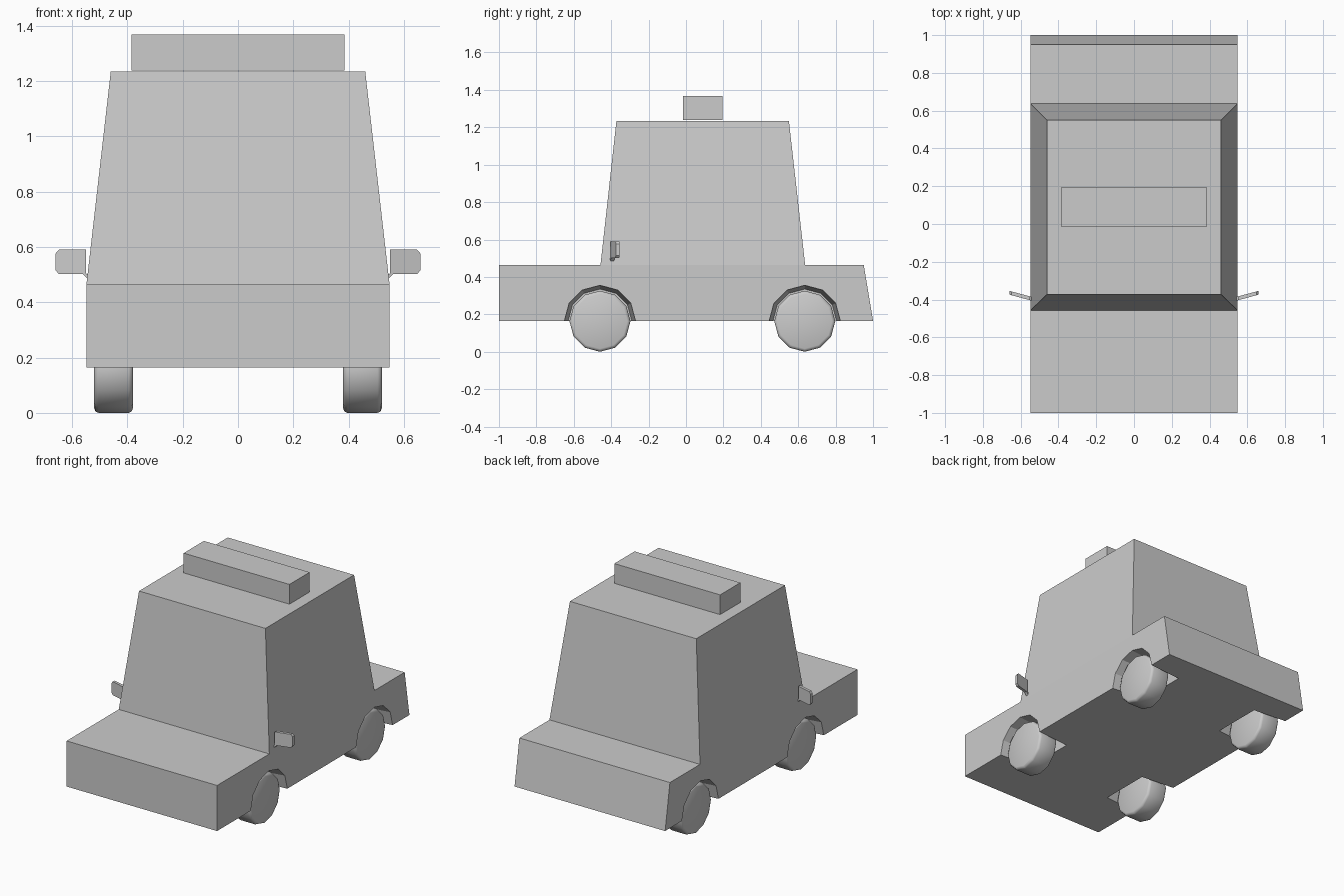
import bpy, bmesh, math
from mathutils import Matrix

if "Cube" in bpy.data.objects:
    bpy.data.objects.remove(bpy.data.objects["Cube"])

AXLES = (-0.46, 0.635)


def finish(bm, name):
    bmesh.ops.recalc_face_normals(bm, faces=bm.faces)
    me = bpy.data.meshes.new(name)
    bm.to_mesh(me)
    bm.free()
    ob = bpy.data.objects.new(name, me)
    bpy.context.collection.objects.link(ob)
    return ob


def loft(bm, a, b):
    """Closed solid between two matching point loops."""
    va, vb = [bm.verts.new(p) for p in a], [bm.verts.new(p) for p in b]
    bm.faces.new(va)
    bm.faces.new(vb)
    n = len(va)
    for i in range(n):
        j = (i + 1) % n
        bm.faces.new((va[i], va[j], vb[j], vb[i]))


def rect(x, y0, y1, z):
    return [(-x, y0, z), (x, y0, z), (x, y1, z), (-x, y1, z)]


def ring(x, y, z, r, n=12):
    return [(x, y + r * math.cos(2 * math.pi * i / n),
             z + r * math.sin(2 * math.pi * i / n)) for i in range(n)]


# Lower body with a sloped tail
bm = bmesh.new()
loft(bm, rect(0.548, -1.0, 1.0, 0.165), rect(0.548, -1.0, 0.95, 0.465))
body = finish(bm, "lower_body")

# Tapered wheel arches cut into both sides
bm = bmesh.new()
for s in (-1, 1):
    for y in AXLES:
        loft(bm, ring(s * 0.568, y, 0.165, 0.192), ring(s * 0.31, y, 0.165, 0.17))
cutter = finish(bm, "arch_cutter")
cutter.hide_render = True
mod = body.modifiers.new("arches", 'BOOLEAN')
mod.operation, mod.solver, mod.object = 'DIFFERENCE', 'EXACT', cutter
bpy.context.view_layer.objects.active = body
bpy.ops.object.modifier_apply(modifier=mod.name)
bpy.data.objects.remove(cutter)

# Tapered cabin
bm = bmesh.new()
loft(bm, rect(0.548, -0.457, 0.637, 0.465), rect(0.46, -0.372, 0.55, 1.235))
finish(bm, "cabin")

# Roof bar
bm = bmesh.new()
loft(bm, rect(0.385, -0.015, 0.195, 1.238), rect(0.385, -0.015, 0.195, 1.368))
finish(bm, "roof_bar")

# Wheels: twelve-sided, rounded rims
for side, s in (("left", -1), ("right", 1)):
    for end, y in zip(("front", "rear"), AXLES):
        bm = bmesh.new()
        loft(bm, ring(s * 0.38, y, 0.163, 0.163), ring(s * 0.52, y, 0.163, 0.163))
        rims = [e for e in bm.edges
                if abs(e.verts[0].co.x - e.verts[1].co.x) < 1e-5]
        bmesh.ops.bevel(bm, geom=rims, offset=0.016, segments=2,
                        profile=0.5, affect='EDGES')
        for f in bm.faces:
            f.smooth = True
        finish(bm, f"{end}_{side}_wheel")

# Wing mirrors: angled plates with a small stem to the body
outline = [(0.55, 0.59), (0.648, 0.59), (0.659, 0.577), (0.659, 0.515),
           (0.648, 0.502), (0.562, 0.502), (0.538, 0.478), (0.538, 0.497),
           (0.55, 0.505)]
for side, s in (("left", -1), ("right", 1)):
    bm = bmesh.new()
    layers = [[(s * x, -0.395 + 0.27 * (x - 0.545) + d, z) for x, z in outline]
              for d in (-0.01, 0.01)]
    loft(bm, *layers)
    finish(bm, f"{side}_mirror")
